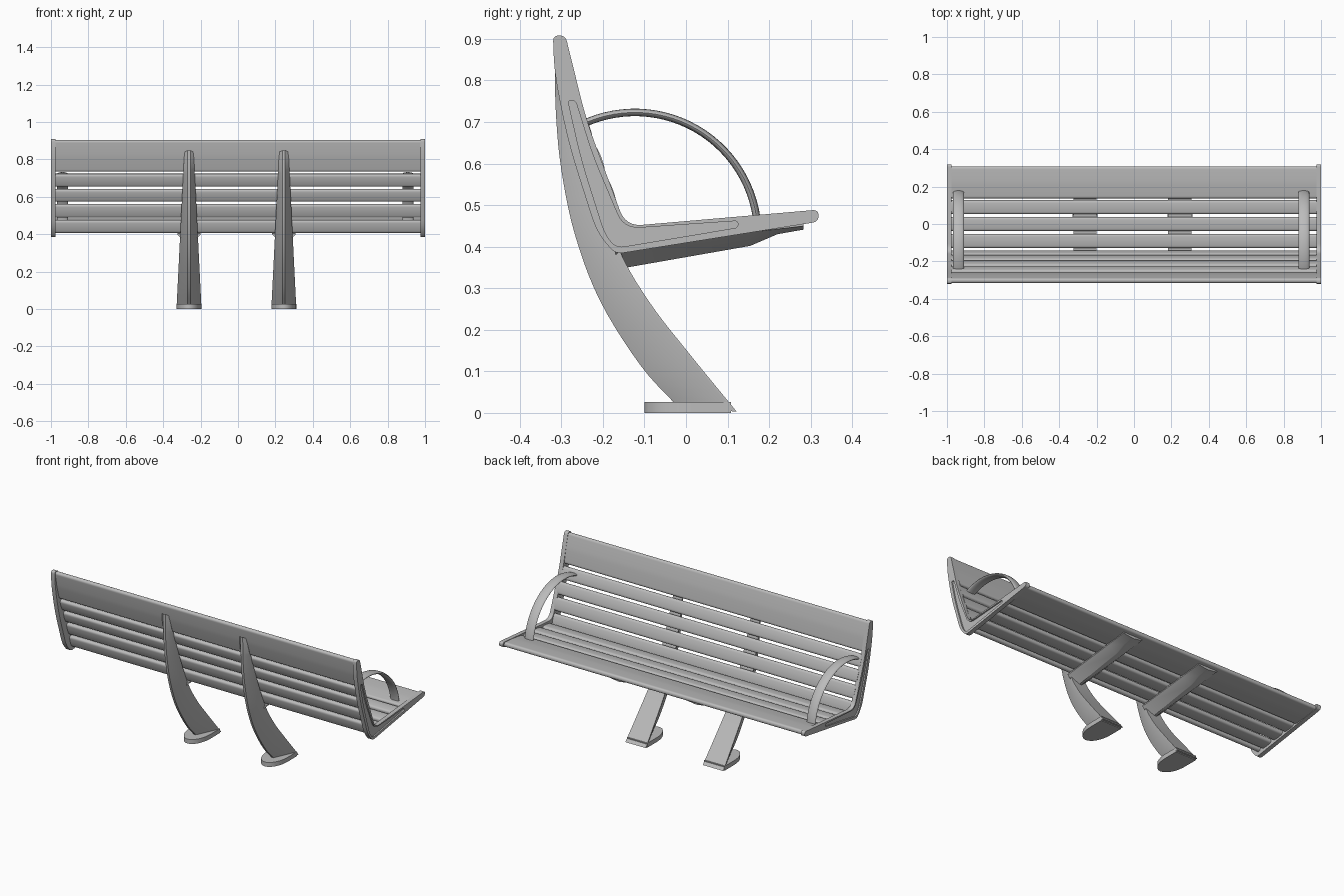
import bpy, bmesh, math
from mathutils import Vector

cube = bpy.data.objects.get("Cube")
if cube:
    bpy.data.objects.remove(cube, do_unlink=True)

metal = bpy.data.materials.new("grey_metal")
metal.use_nodes = True
GREY = (0.5, 0.5, 0.5, 1)
metal.diffuse_color = GREY
metal.node_tree.nodes["Principled BSDF"].inputs["Base Color"].default_value = GREY


def finish(name, bm, angle=35):
    """Turn a bmesh into a smooth-shaded object with sharp edges kept."""
    bmesh.ops.recalc_face_normals(bm, faces=bm.faces)
    me = bpy.data.meshes.new(name)
    bm.to_mesh(me)
    bm.free()
    me.materials.append(metal)
    me.shade_smooth()
    me.set_sharp_from_angle(angle=math.radians(angle))
    ob = bpy.data.objects.new(name, me)
    bpy.context.collection.objects.link(ob)
    return ob


def rounded(corners, steps=6):
    """Closed outline from (u, v, radius) corners."""
    out = []
    n = len(corners)
    for i, (u, v, r) in enumerate(corners):
        p = Vector((u, v))
        a = Vector(corners[i - 1][:2]) - p
        b = Vector(corners[(i + 1) % n][:2]) - p
        a = p + a.normalized() * min(r, a.length * 0.49)
        b = p + b.normalized() * min(r, b.length * 0.49)
        for k in range(steps + 1):
            t = k / steps
            out.append(a * (1 - t) ** 2 + p * 2 * t * (1 - t) + b * t * t)
    return out


def prism(name, loops, lo, hi, axis="x"):
    """Extrude an outline (later loops are holes) along x or z."""
    bm = bmesh.new()
    edges = []
    for loop in loops:
        vs = [bm.verts.new((lo, u, v) if axis == "x" else (u, v, lo)) for u, v in loop]
        edges += [bm.edges.new((vs[i - 1], vs[i])) for i in range(len(vs))]
    normal = Vector((1, 0, 0)) if axis == "x" else Vector((0, 0, 1))
    bmesh.ops.triangle_fill(bm, edges=edges, use_beauty=True, normal=normal)
    ext = bmesh.ops.extrude_face_region(bm, geom=bm.faces[:])
    moved = [g for g in ext["geom"] if isinstance(g, bmesh.types.BMVert)]
    bmesh.ops.translate(bm, verts=moved, vec=normal * (hi - lo))
    return finish(name, bm)


def loft(name, rings):
    """Skin a run of equal-sized closed rings and cap the ends."""
    bm = bmesh.new()
    rows = [[bm.verts.new(p) for p in ring] for ring in rings]
    n = len(rows[0])
    for r0, r1 in zip(rows, rows[1:]):
        for i in range(n):
            bm.faces.new((r0[i - 1], r0[i], r1[i], r1[i - 1]))
    bm.faces.new(rows[0])
    bm.faces.new(rows[-1])
    return finish(name, bm)


def spline(pts, steps=5):
    """Catmull-Rom curve through the points."""
    pts = [Vector(p) for p in pts]
    ext = [2 * pts[0] - pts[1]] + pts + [2 * pts[-1] - pts[-2]]
    out = []
    for a, b, c, d in zip(ext, ext[1:], ext[2:], ext[3:]):
        for k in range(steps):
            t = k / steps
            out.append(0.5 * (2 * b + (c - a) * t + (2 * a - 5 * b + 4 * c - d) * t * t
                              + (3 * b - a - 3 * c + d) * t ** 3))
    return out + [pts[-1]]


def ribbed_beam(name, x, wide, ridge, half):
    """Beam with a broad flange on one side tapering to a narrow ridge."""
    rings = []
    for f, b in zip(wide, ridge):
        w = half(f[1])
        lip = f + (b - f) * min(0.5, 0.007 / (b - f).length)
        section = [(f, -w), (f, w), (lip, w), (b, 0.007), (b, -0.007), (lip, -w)]
        rings.append([(x + dx, p[0], p[1]) for p, dx in section])
    return loft(name, rings)


# Slats, each from one edge to the other in the y-z plane
def slat(name, a, b, thick=0.032):
    a, b = Vector(a), Vector(b)
    d = (b - a).normalized()
    n = Vector((-d.y, d.x)) * thick / 2
    m = (a + b) / 2
    r = thick * 0.45
    corners = [a - n * 0.8, m - n, b - n * 0.8, b + n * 0.8, m + n, a + n * 0.8]
    prism(name, [rounded([(p.x, p.y, r) for p in corners])], -0.982, 0.982)


slat("back_top_board", (-0.305, 0.904), (-0.266, 0.735))
back_edges = [(-0.261, 0.722, -0.235, 0.655), (-0.230, 0.641, -0.205, 0.575),
              (-0.200, 0.561, -0.176, 0.490), (-0.172, 0.476, -0.150, 0.408)]
for i, (y0, z0, y1, z1) in enumerate(back_edges):
    slat(f"back_slat_{i + 1}", (y0, z0), (y1, z1))


def seat_z(y):
    return 0.437 + 0.115 * y


seat_edges = [(0.137, 0.308), (0.053, 0.127), (-0.037, 0.038), (-0.128, -0.053)]
for i, (y0, y1) in enumerate(seat_edges):
    name = "seat_front_board" if i == 0 else f"seat_slat_{i}"
    slat(name, (y0, seat_z(y0)), (y1, seat_z(y1)))

# End panels: a flat L with a raised rim around a long recess
outline = rounded([(-0.320, 0.908, 0.014), (-0.290, 0.908, 0.014), (-0.240, 0.705, 0.06),
                   (-0.145, 0.449, 0.04), (0.319, 0.489, 0.015), (0.319, 0.460, 0.015),
                   (-0.170, 0.382, 0.02), (-0.215, 0.435, 0.04), (-0.285, 0.655, 0.08),
                   (-0.317, 0.820, 0.06)])
recess = rounded([(-0.284, 0.752, 0.01), (-0.266, 0.752, 0.01), (-0.225, 0.620, 0.05),
                  (-0.150, 0.443, 0.04), (0.125, 0.462, 0.008), (0.125, 0.446, 0.008),
                  (-0.168, 0.397, 0.02), (-0.195, 0.430, 0.03), (-0.252, 0.610, 0.06)])
for side, s in (("left", 1), ("right", -1)):
    prism(f"{side}_end_panel", [outline], s * 0.975, s * 0.992)
    prism(f"{side}_end_rim", [outline, recess], s * 0.992, s * 1.0)

# Armrests: flat oval bar bent along an arc
for side, x in (("left", 0.908), ("right", -0.938)):
    rings = []
    for k in range(29):
        t = math.radians(4 + 112 * k / 28)
        ring = []
        for j in range(16):
            u = 2 * math.pi * j / 16
            r = 0.296 + 0.009 * math.cos(u)
            ring.append((x + 0.029 * math.sin(u), -0.123 + r * math.cos(t),
                         0.427 + r * math.sin(t)))
        rings.append(ring)
    loft(f"{side}_armrest", rings)

# Legs, seat supports and feet
leg_front = spline([(0.122, 0.003), (0.010, 0.140), (-0.087, 0.265), (-0.162, 0.395),
                    (-0.232, 0.590), (-0.275, 0.740), (-0.298, 0.835)])
leg_back = spline([(-0.020, 0.015), (-0.110, 0.115), (-0.207, 0.270), (-0.267, 0.428),
                   (-0.300, 0.585), (-0.313, 0.720), (-0.316, 0.848)])
arm_ridge = [Vector(p) for p in ((-0.17, 0.345), (-0.13, 0.352), (0.155, 0.402),
                                 (0.22, 0.430), (0.283, 0.441))]
arm_top = [Vector((p.x, seat_z(p.x) - 0.013)) for p in arm_ridge]
foot = [(0.067, 0.108), (-0.067, 0.108)]
for k in range(17):
    t = math.pi * k / 16
    foot.append((-0.067 * math.cos(t), 0.02 - 0.12 * math.sin(t)))

for side, x in (("left", 0.245), ("right", -0.262)):
    ribbed_beam(f"{side}_leg", x, leg_front, leg_back, lambda z: 0.067 - 0.05 * z)
    ribbed_beam(f"{side}_seat_support", x, arm_top, arm_ridge, lambda z: 0.062)
    prism(f"{side}_foot", [[(x + u, v) for u, v in foot]], 0.0, 0.026, "z")
